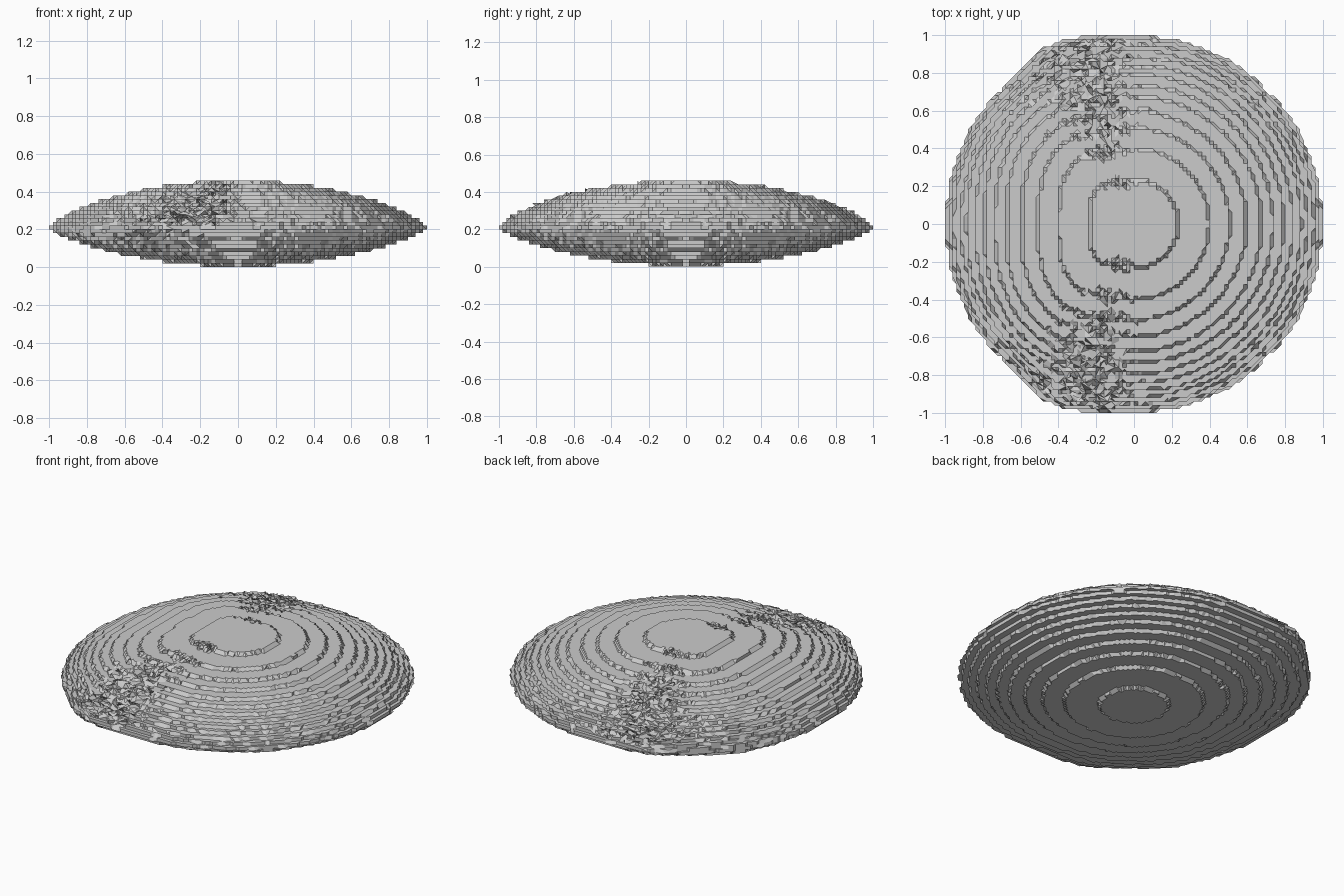
import bpy, bmesh, math, random

random.seed(4)
cube = bpy.data.objects.get("Cube")
if cube:
    bpy.data.objects.remove(cube, do_unlink=True)

STEP = 0.02        # terrace size
RIM = 0.2          # height of the rim


def bell(value, centre, width):
    return math.exp(-((value - centre) / width) ** 2)


def snap(value):
    return round(value / STEP) * STEP


def saucer_point(co):
    """Turn a unit sphere point into a terraced lens point."""
    x, y = co.x, co.y
    r = min(1.0, math.hypot(x, y))
    rise = max(0.0, 1 - r * r)
    z = RIM + 0.26 * rise ** 0.7 if co.z > 0 else RIM - 0.2 * rise ** 0.8
    angle = math.degrees(math.atan2(abs(y), x))
    if x < -0.001 and r > 0.01:
        # flatten the sloping side and widen its shoulders
        if co.z > 0:
            p = 2 + 1.8 * (1 - r)
            k = r / (abs(x) ** p + abs(y) ** p) ** (1 / p)
        else:
            k = 1.0
        k += 0.05 * bell(angle, 114, 11) * r ** 3
        x, y = x * k, y * k
        if co.z <= 0:
            z -= 0.03 * bell(angle, 142, 22) * r ** 6
    if co.z > 0:
        # rough patches between the flat side and the round side
        rough = bell(angle, 108, 15) * min(1, r * 1.5) * min(1, rise * 8)
        x += random.uniform(-0.022, 0.022) * rough
        y += random.uniform(-0.022, 0.022) * rough
        z += random.uniform(-0.02, 0.008) * rough
    else:
        z += 0.004
    return snap(x), min(1, max(-1, snap(y))), max(0, snap(z))


bm = bmesh.new()
bmesh.ops.create_uvsphere(bm, u_segments=256, v_segments=180, radius=1)
for v in bm.verts:
    v.co = saucer_point(v.co)
bmesh.ops.remove_doubles(bm, verts=bm.verts, dist=0.001)
bmesh.ops.dissolve_degenerate(bm, edges=bm.edges, dist=0.0005)
bmesh.ops.recalc_face_normals(bm, faces=bm.faces)

mesh = bpy.data.meshes.new("terraced_saucer")
bm.to_mesh(mesh)
bm.free()
saucer = bpy.data.objects.new("terraced_saucer", mesh)
bpy.context.collection.objects.link(saucer)

# single stone grey
grey = bpy.data.materials.new("light_grey")
grey.use_nodes = True
colour = (0.6, 0.6, 0.6, 1)
grey.diffuse_color = colour
grey.node_tree.nodes["Principled BSDF"].inputs["Base Color"].default_value = colour
mesh.materials.append(grey)
